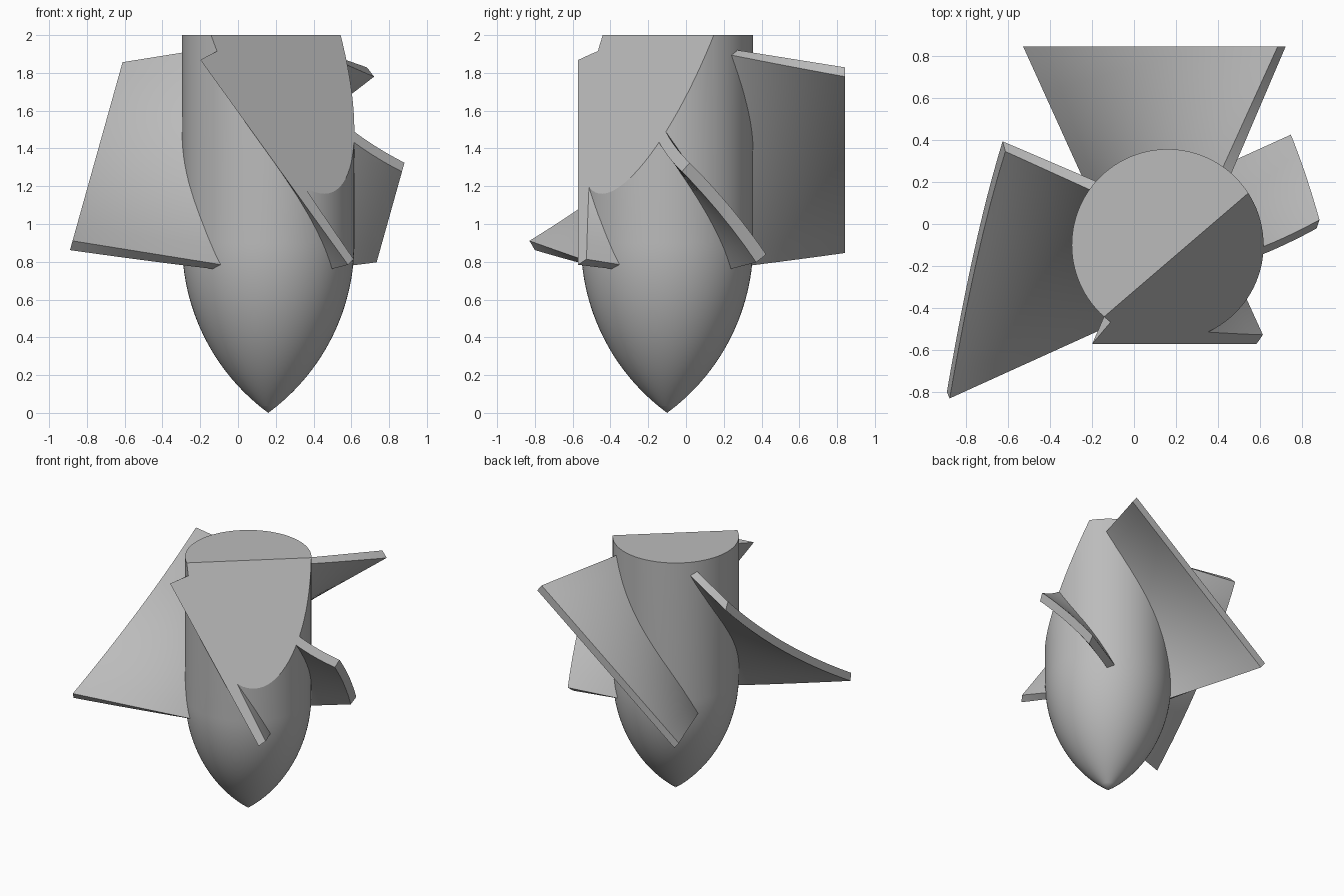
import bpy, bmesh, math
from mathutils import Vector

cube = bpy.data.objects.get("Cube")
if cube:
    bpy.data.objects.remove(cube, do_unlink=True)

AXIS = Vector((0.16, -0.10, 0))
RADIUS, NOSE, TOP = 0.456, 0.9, 2.0
THICK = 0.062

grey = bpy.data.materials.new("plain grey")
grey.use_nodes = True
grey.diffuse_color = (0.5, 0.5, 0.5, 1)
grey.node_tree.nodes["Principled BSDF"].inputs["Base Color"].default_value = (0.5, 0.5, 0.5, 1)


def slice_off(bm, point, normal):
    """Remove everything on the normal's side of a plane and cap the cut."""
    geom = bm.verts[:] + bm.edges[:] + bm.faces[:]
    bmesh.ops.bisect_plane(bm, geom=geom, dist=1e-5, plane_co=point,
                           plane_no=Vector(normal).normalized(), clear_outer=True)
    rim = [e for e in bm.edges if e.is_boundary]
    if rim:
        bmesh.ops.holes_fill(bm, edges=rim, sides=0)


def slice_notch(bm):
    """The slanted flat that cuts across the hub and the blades."""
    across = Vector((0.651, -0.759, 0))
    slice_off(bm, AXIS + across * 0.062 + Vector((0, 0, TOP)),
              across + Vector((0, 0, 0.469)))


def finish(bm, name):
    bmesh.ops.recalc_face_normals(bm, faces=bm.faces[:])
    mesh = bpy.data.meshes.new(name)
    bm.to_mesh(mesh)
    bm.free()
    mesh.materials.append(grey)
    mesh.shade_smooth()
    mesh.set_sharp_from_angle(angle=math.radians(20))
    obj = bpy.data.objects.new(name, mesh)
    bpy.context.collection.objects.link(obj)


# Hub: pointed arch profile spun round its axis
def make_hub():
    bm = bmesh.new()
    rho = (RADIUS ** 2 + NOSE ** 2) / (2 * RADIUS)
    profile = [(0, 0)]
    for i in range(1, 25):
        z = NOSE * i / 24
        profile.append((math.sqrt(rho ** 2 - (NOSE - z) ** 2) + RADIUS - rho, z))
    profile += [(RADIUS, TOP), (0, TOP)]
    verts = [bm.verts.new(AXIS + Vector((r, 0, z))) for r, z in profile]
    edges = [bm.edges.new(pair) for pair in zip(verts, verts[1:])]
    bmesh.ops.spin(bm, geom=verts + edges, cent=AXIS, axis=(0, 0, 1),
                   angle=math.tau, steps=96, use_merge=True)
    bmesh.ops.remove_doubles(bm, verts=bm.verts[:], dist=1e-4)
    slice_notch(bm)
    finish(bm, "hub")


# Blade: twisted slab whose chord widens and flattens away from the axis
def make_blade(name, outward, tip_point, tip_normal):
    bm = bmesh.new()
    out = Vector(outward)
    high = Vector((out.y, -out.x, 0))
    up = Vector((0, 0, 1))
    rows, cols, reach = 24, 12, 1.2
    sides = ([], [])
    for i in range(rows + 1):
        r = reach * i / rows
        chord = high * (0.177 + 0.4535 * r) + up * (0.6175 - 0.16 * r)
        centre = AXIS + out * r - high * 0.082 + up * 1.3625
        drop = (high * chord.z - up * chord.dot(high)).normalized() * THICK
        for side, shift in zip(sides, (Vector(), drop)):
            side.append([bm.verts.new(centre + shift + chord * (2 * j / cols - 1))
                         for j in range(cols + 1)])
    for grid in sides:
        for a, b in zip(grid, grid[1:]):
            for j in range(cols):
                bm.faces.new((a[j], a[j + 1], b[j + 1], b[j]))
    # Walls round the rim
    upper, lower = sides
    for j in (0, cols):
        for i in range(rows):
            bm.faces.new((upper[i][j], upper[i + 1][j], lower[i + 1][j], lower[i][j]))
    for i in (0, rows):
        for j in range(cols):
            bm.faces.new((upper[i][j], upper[i][j + 1], lower[i][j + 1], lower[i][j]))
    slice_off(bm, Vector(tip_point), tip_normal)
    slice_notch(bm)
    finish(bm, name)


make_hub()
# Tips are trimmed flat; the side tips lean
make_blade("back_blade", (0, 1, 0), (0, 0.843, 0), (0, 1, 0))
make_blade("right_blade", (-1, 0, 0), (-0.611, 0, 1.857), (-1, 0, 0.28))
make_blade("front_blade", (0, -1, 0), (0, -0.573, 0), (0, -1, 0))
make_blade("left_blade", (1, 0, 0), (0.881, 0, 1.323), (1, 0, -0.28))
